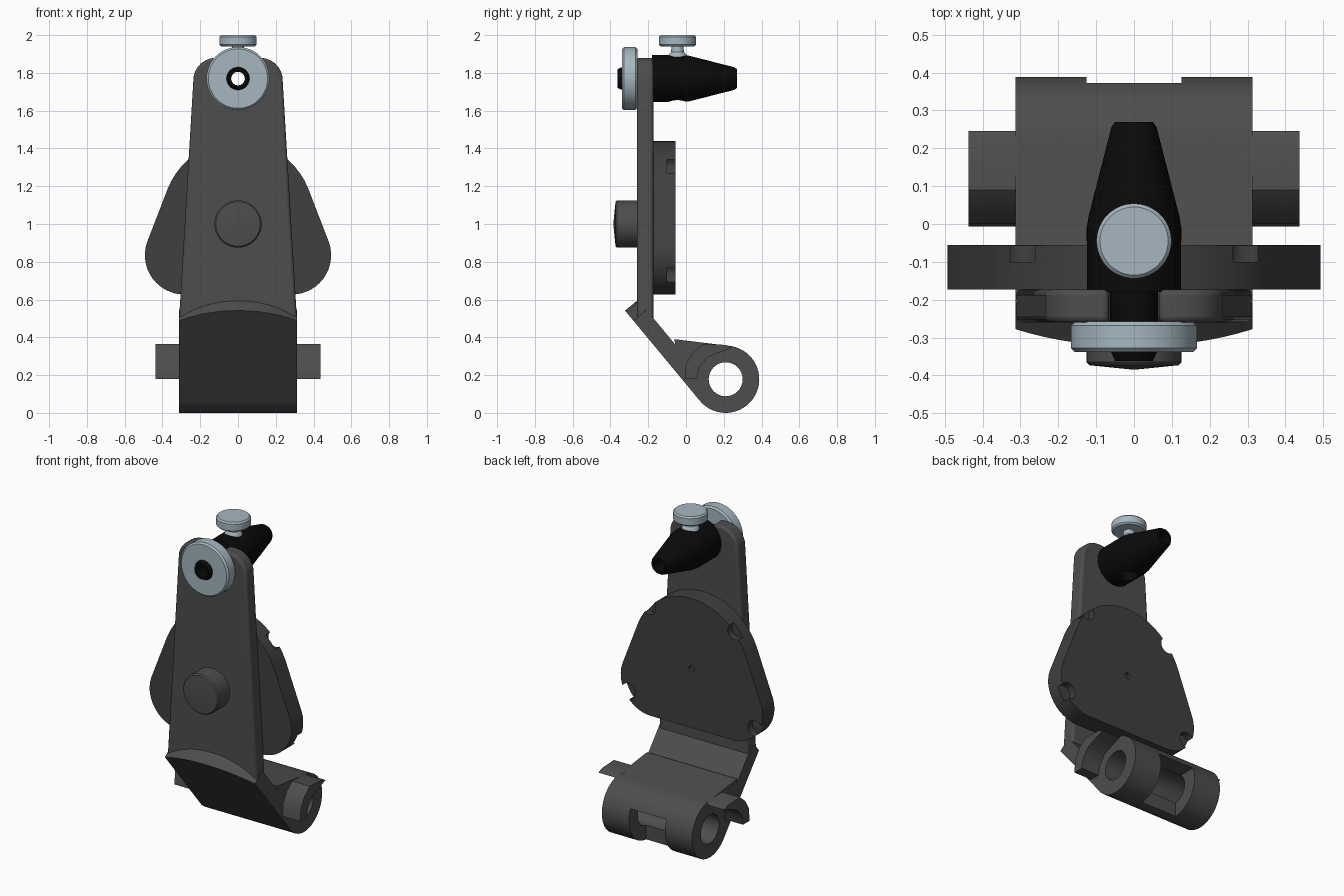
import bpy, bmesh
from math import sin, cos, pi, radians, atan2
from mathutils import Vector, Matrix

cube = bpy.data.objects.get("Cube")
if cube:
    bpy.data.objects.remove(cube)


def material(name, r, g, b):
    m = bpy.data.materials.new(name)
    m.use_nodes = True
    m.diffuse_color = (r, g, b, 1)
    bsdf = m.node_tree.nodes["Principled BSDF"]
    bsdf.inputs["Base Color"].default_value = (r, g, b, 1)
    bsdf.inputs["Roughness"].default_value = 0.6
    return m


BODY = material("dark_grey", 0.075, 0.075, 0.075)
DISC = material("charcoal", 0.05, 0.05, 0.05)
BLACK = material("black", 0.003, 0.003, 0.003)
STEEL = material("pale_steel", 0.38, 0.47, 0.53)


def finish(name, bm, mat):
    bmesh.ops.recalc_face_normals(bm, faces=bm.faces)
    mesh = bpy.data.meshes.new(name)
    bm.to_mesh(mesh)
    bm.free()
    ob = bpy.data.objects.new(name, mesh)
    bpy.context.collection.objects.link(ob)
    if mat:
        mesh.materials.append(mat)
    return ob


def prism(name, pts, place, depth, mat=None):
    """Extrude a 2D outline, placed in space by a function, along a vector."""
    bm = bmesh.new()
    face = bm.faces.new([bm.verts.new(place(*p)) for p in pts])
    out = bmesh.ops.extrude_face_region(bm, geom=[face])
    verts = [v for v in out["geom"] if isinstance(v, bmesh.types.BMVert)]
    bmesh.ops.translate(bm, verts=verts, vec=depth)
    return finish(name, bm, mat)


def lathe(name, profile, place, centre, axis, mat, closed=False):
    """Revolve (radius, height) points about an axis."""
    bm = bmesh.new()
    vs = [bm.verts.new(place(*p)) for p in profile]
    edges = [bm.edges.new(pair) for pair in zip(vs, vs[1:])]
    if closed:
        edges.append(bm.edges.new((vs[-1], vs[0])))
    bmesh.ops.spin(bm, geom=vs + edges, cent=centre, axis=axis,
                   angle=2 * pi, steps=48)
    bmesh.ops.remove_doubles(bm, verts=bm.verts, dist=0.0005)
    return finish(name, bm, mat)


def cylinder(centre, r, depth, axis):
    bm = bmesh.new()
    rot = Vector((0, 0, 1)).rotation_difference(Vector(axis)).to_matrix().to_4x4()
    bmesh.ops.create_cone(bm, cap_ends=True, segments=32, radius1=r, radius2=r,
                          depth=depth, matrix=Matrix.Translation(centre) @ rot)
    return finish("cutter", bm, None)


def activate(ob):
    bpy.ops.object.select_all(action='DESELECT')
    ob.select_set(True)
    bpy.context.view_layer.objects.active = ob


def cut(ob, cutter):
    cutter.hide_render = True
    activate(ob)
    mod = ob.modifiers.new("cut", 'BOOLEAN')
    mod.operation, mod.object, mod.solver = 'DIFFERENCE', cutter, 'EXACT'
    bpy.ops.object.modifier_apply(modifier=mod.name)
    bpy.data.objects.remove(cutter)


def bevel(ob, width):
    mod = ob.modifiers.new("bevel", 'BEVEL')
    mod.width, mod.segments, mod.angle_limit = width, 3, radians(50)


def smooth(ob):
    activate(ob)
    bpy.ops.object.shade_smooth_by_angle(angle=radians(35))


def arc(cx, cy, r, a0, a1, n):
    return [(cx + r * cos(radians(a0 + (a1 - a0) * i / n)),
             cy + r * sin(radians(a0 + (a1 - a0) * i / n))) for i in range(n + 1)]


X, Y, Z = Vector((1, 0, 0)), Vector((0, 1, 0)), Vector((0, 0, 1))
AXIS_Z = 1.77     # height of the nozzle axis
HY, HZ, HR = 0.21, 0.178, 0.178     # hinge barrel centre and radius
W = 0.313         # half width of the body

# Upright plate with rounded shoulders and a slot for the nozzle
half = [(W, 0.48), (0.24, 1.7)] + arc(0.117, 1.76, 0.12, 10, 90, 6) + [(0.066, 1.88)]
slot = arc(0, AXIS_Z, 0.066, 0, -180, 14)
outline = half + slot + [(-x, z) for x, z in reversed(half)]
plate = prism("upright_plate", outline, lambda x, z: (x, -0.26, z), Y * 0.087, BODY)
bevel(plate, 0.015)

# Sloping plate with an arched upper lip
along = Vector((0, -0.638, 0.769))
normal = Vector((0, 0.769, 0.638))
foot = Vector((0, HY, HZ)) - normal * HR
lip = [(W * (1 - i / 8), 0.62 - 0.07 * abs(1 - i / 8) ** 2.2) for i in range(17)]
slope = prism("sloping_plate", [(-W, 0.2), (W, 0.2)] + lip,
              lambda x, s: foot + X * x + along * s, normal * 0.09, BODY)

# Hinge barrel with its web, bored through and opened in the middle
start = atan2(-normal.z, -normal.y) * 180 / pi
corner = foot + along * 0.2
web = arc(HY, HZ, HR, 85, start, 36) + [(corner.y, corner.z), (-0.06, 0.39)]
barrel = prism("hinge_barrel", web, lambda y, z: (-W, y, z), X * 2 * W, BODY)
cut(barrel, cylinder((0, HY, HZ), 0.09, 2, X))
window = [(0.22, -0.1), (0.5, -0.1), (0.5, 0.25), (0.22, 0.25)]
cut(barrel, prism("cutter", window, lambda y, z: (-0.125, y, z), X * 0.25))

# Hooked tabs at both ends of the barrel
hook = [(-0.007, 0.18), (0.0, 0.26), (0.035, 0.32), (0.09, 0.365), (0.21, 0.36),
        (0.245, 0.345), (0.19, 0.325), (0.115, 0.295), (0.07, 0.24), (0.058, 0.18)]
for side, sx in (("left", 1), ("right", -1)):
    tab = prism(side + "_tab", hook, lambda y, z: (sx * 0.3, y, z), X * sx * 0.137, BODY)
    smooth(tab)

# Rounded triangular housing behind the plate, notched on its rear rim
half = arc(0.285, 0.835, 0.208, -93, 19, 14) + arc(0, 1.04, 0.4, 22, 88, 10)
outline = half + [(-x, z) for x, z in reversed(half)]
housing = prism("rear_housing", outline, lambda x, z: (x, -0.173, z), Y * 0.117, DISC)
for sx in (1, -1):
    for x, z in ((0.3, 1.31), (0.44, 0.74)):
        cut(housing, cylinder((sx * x, -0.05, z), 0.05, 0.1, Y))
cut(housing, cylinder((0, -0.05, 1.0), 0.02, 0.05, Y))
bevel(housing, 0.01)

# Front push button, slightly domed
button = lathe("front_button", [(0, -0.22), (0.125, -0.22), (0.125, -0.365),
                                (0.118, -0.373), (0, -0.385)],
               lambda r, y: (r, y, 1.0), Z, Y, BODY)

# Tapered nozzle with a bore, cross-drilled for the screw
nozzle = lathe("nozzle", [(0.036, -0.362), (0.05, -0.362), (0.064, -0.33),
                          (0.064, -0.18), (0.124, -0.18), (0.125, -0.01),
                          (0.12, 0.02), (0.06, 0.255), (0.05, 0.27), (0.036, 0.27)],
               lambda r, y: (r, y, AXIS_Z), Z * AXIS_Z, Y, BLACK, True)
cut(nozzle, cylinder((0, -0.045, 1.66), 0.05, 0.14, Z))

# Collar washer in front of the plate
washer = lathe("collar_washer", [(0.06, -0.338), (0.157, -0.338), (0.167, -0.328),
                                 (0.167, -0.268), (0.157, -0.258), (0.06, -0.258)],
               lambda r, y: (r, y, AXIS_Z), Z * AXIS_Z, Y, STEEL, True)

# Thumb screw on top of the nozzle
screw = lathe("thumb_screw", [(0, 1.86), (0.055, 1.86), (0.05, 1.893), (0.034, 1.91),
                              (0.032, 1.94), (0.09, 1.94), (0.099, 1.949),
                              (0.099, 1.991), (0.09, 2.0), (0, 2.0)],
              lambda r, z: (r, -0.045, z), Y * -0.045, Z, STEEL)

for ob in (plate, slope, barrel, housing, button, nozzle, washer, screw):
    smooth(ob)
